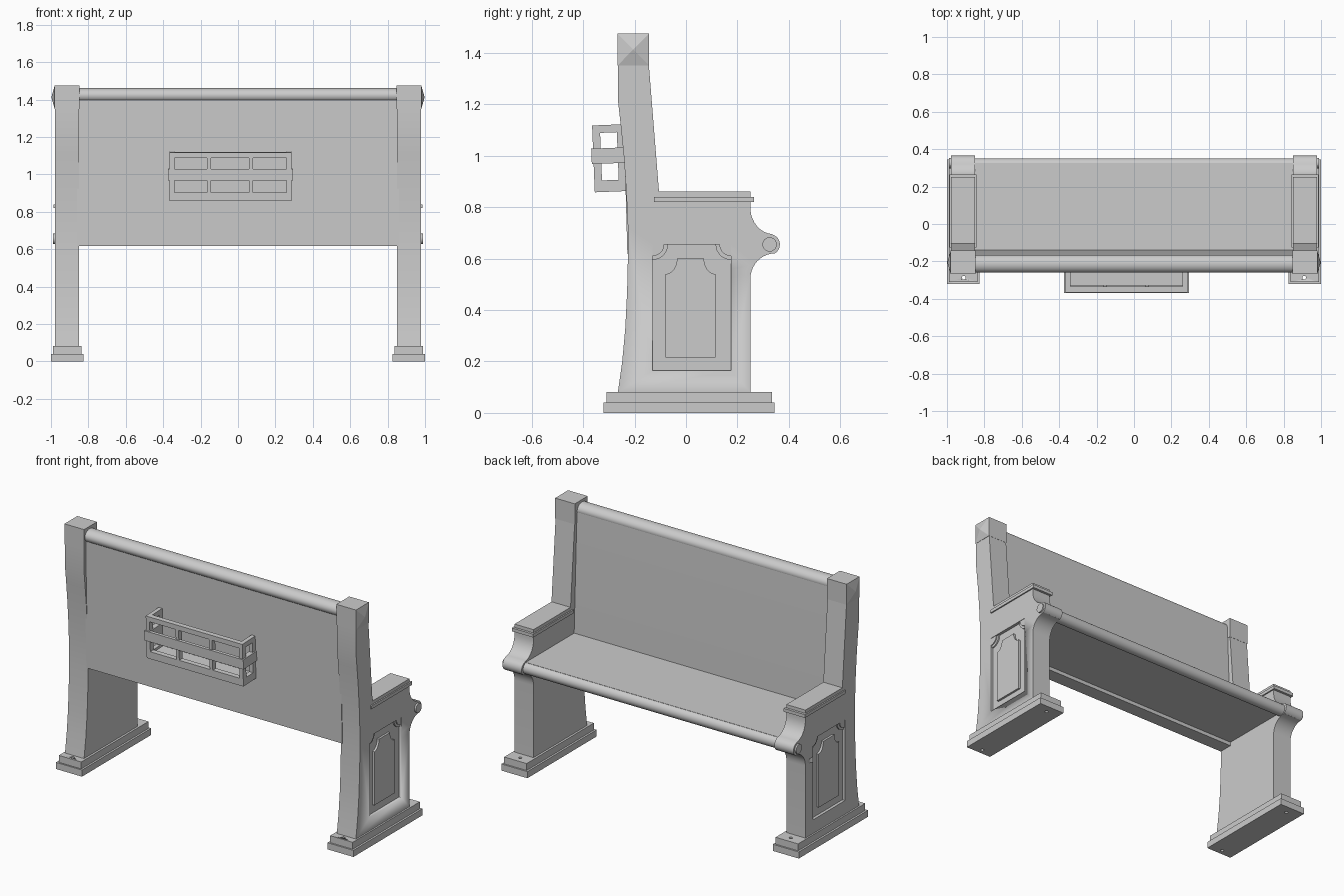
import bpy, bmesh, math
from mathutils import Matrix, Vector

cube = bpy.data.objects.get("Cube")
if cube:
    bpy.data.objects.remove(cube, do_unlink=True)

grey = bpy.data.materials.new("plain_grey")
grey.use_nodes = True
colour = (0.6, 0.6, 0.6, 1)
grey.diffuse_color = colour
grey.node_tree.nodes["Principled BSDF"].inputs["Base Color"].default_value = colour


def finish(name, bm):
    bmesh.ops.recalc_face_normals(bm, faces=bm.faces)
    mesh = bpy.data.meshes.new(name)
    bm.to_mesh(mesh)
    bm.free()
    mesh.materials.append(grey)
    mesh.shade_smooth()
    mesh.set_sharp_from_angle(angle=math.radians(30))
    ob = bpy.data.objects.new(name, mesh)
    bpy.context.collection.objects.link(ob)
    return ob


def prism(name, outline, x0, x1):
    """Extrude a (y, z) outline along x."""
    bm = bmesh.new()
    face = bm.faces.new([bm.verts.new((x0, y, z)) for y, z in outline])
    out = bmesh.ops.extrude_face_region(bm, geom=[face])
    moved = [v for v in out["geom"] if isinstance(v, bmesh.types.BMVert)]
    bmesh.ops.translate(bm, verts=moved, vec=(x1 - x0, 0, 0))
    return finish(name, bm)


def box(name, x0, x1, y0, y1, z0, z1):
    return prism(name, [(y0, z0), (y1, z0), (y1, z1), (y0, z1)], x0, x1)


def arc(cy, cz, ry, rz, a0, a1, n=10):
    angles = [math.radians(a0 + (a1 - a0) * i / n) for i in range(n + 1)]
    return [(cy + ry * math.cos(a), cz + rz * math.sin(a)) for a in angles]


def cut(ob, cutter):
    mod = ob.modifiers.new("cut", "BOOLEAN")
    mod.operation = "DIFFERENCE"
    mod.solver = "EXACT"
    mod.object = cutter
    bpy.context.view_layer.objects.active = ob
    bpy.ops.object.modifier_apply(modifier=mod.name)
    bpy.data.objects.remove(cutter, do_unlink=True)


# Bench end outline: curved back edge, post, arm and front scroll
end_outline = (
    [(0.25, 0.08), (-0.265, 0.08), (-0.248, 0.2), (-0.236, 0.33), (-0.229, 0.47),
     (-0.226, 0.6), (-0.226, 0.72), (-0.232, 0.86), (-0.242, 1.0), (-0.253, 1.11),
     (-0.265, 1.22), (-0.265, 1.36), (-0.145, 1.36), (-0.105, 0.86), (0.25, 0.86)]
    + arc(0.34, 0.80, 0.09, 0.105, 180, 265)
    + arc(0.325, 0.655, 0.04, 0.04, 75, -60, 14)
    + arc(0.345, 0.52, 0.095, 0.10, 90, 180)
)

# Raised panel outline with scooped upper corners
panel_outline = (
    [(-0.08, 0.215), (0.115, 0.215), (0.115, 0.54)]
    + arc(0.115, 0.60, 0.045, 0.06, 270, 180, 8)
    + arc(-0.08, 0.60, 0.045, 0.06, 0, -90, 8)
    + [(-0.08, 0.54)]
)
panel_outline = list(dict.fromkeys((round(y, 4), round(z, 4)) for y, z in panel_outline))

for side, s in (("left", 1), ("right", -1)):
    # Bench end with a sunk rectangle on its outer face
    end = prism(side + "_end", end_outline, s * 0.85, s * 0.978)
    cut(end, box("cutter", s * 0.96, s * 1.1, -0.13, 0.175, 0.165, 0.655))
    prism(side + "_raised_panel", panel_outline, s * 0.955, s * 0.973)
    for label, cy, a0 in (("back", -0.13, 270), ("front", 0.175, 180)):
        for step, r, depth in (("outer", 0.06, 0.968), ("inner", 0.045, 0.975)):
            prism(f"{side}_{label}_{step}_corner",
                  [(cy, 0.655)] + arc(cy, 0.655, r, r, a0, a0 + 90, 8),
                  s * 0.955, s * depth)

    # Arm cap and scroll medallion
    box(side + "_arm_cap", s * 0.842, s * 0.986, -0.125, 0.265, 0.82, 0.84)
    prism(side + "_medallion", arc(0.325, 0.655, 0.028, 0.028, 0, 345, 23),
          s * 0.97, s * 0.988)

    # Post cap with a shallow pyramid on its outer face
    cap = box(side + "_post_cap", s * 0.848, s * 0.98, -0.267, -0.143, 1.35, 1.475)
    bm = bmesh.new()
    bm.from_mesh(cap.data)
    outer = max(bm.faces, key=lambda f: f.calc_center_median().x * s)
    tip = bmesh.ops.poke(bm, faces=[outer])["verts"][0]
    tip.co.x = s * 0.998
    bm.to_mesh(cap.data)
    bm.free()
    cap.data.set_sharp_from_angle(angle=math.radians(10))

    # Stepped foot with bolt holes
    for name, x0, x1, y0, y1, z0, z1 in (
            ("_foot_lower", 0.825, 1.0, -0.32, 0.345, 0, 0.04),
            ("_foot_upper", 0.837, 0.988, -0.31, 0.335, 0.04, 0.082)):
        foot = box(side + name, s * x0, s * x1, y0, y1, z0, z1)
        for y in (-0.287, 0.293):
            bm = bmesh.new()
            bmesh.ops.create_cone(bm, cap_ends=True, segments=16, radius1=0.01,
                                  radius2=0.01, depth=0.4,
                                  matrix=Matrix.Translation((s * 0.91, y, 0.04)))
            cut(foot, finish("cutter", bm))

# Seat, front roll, back board and top rail
box("seat", -0.86, 0.86, -0.19, 0.325, 0.64, 0.69)
prism("seat_roll", arc(0.315, 0.654, 0.036, 0.036, 0, 345, 23), -0.86, 0.86)
prism("back_board", [(-0.228, 0.617), (-0.14, 0.617), (-0.14, 0.69),
                     (-0.167, 1.42), (-0.25, 1.42)], -0.86, 0.86)
prism("top_rail", arc(-0.213, 1.422, 0.047, 0.039, 0, 348.75, 31), -0.86, 0.86)

# Book rack on the rear of the back board
L, R, F, B = -0.365, 0.285, -0.36, -0.228
rack = [
    box("rack_floor", L, R, F, B, 0.86, 0.89),
    box("rack_bottom_rail", L, R, F, F + 0.03, 0.86, 0.905),
    box("rack_top_rail", L, R, F, F + 0.03, 1.09, 1.12),
    box("rack_strap", L - 0.008, R + 0.008, F - 0.007, F + 0.012, 0.97, 1.03),
]
for i, (x0, x1) in enumerate(((L, L + 0.025), (-0.165, -0.145),
                              (0.06, 0.08), (R - 0.025, R))):
    rack.append(box(f"rack_upright_{i + 1}", x0, x1, F, F + 0.03, 0.9, 1.095))
for side, x0, x1, out in (("right", L, L + 0.025, -0.008), ("left", R - 0.025, R, 0.008)):
    rack += [
        box(f"rack_{side}_top", x0, x1, F, B, 1.09, 1.12),
        box(f"rack_{side}_bottom", x0, x1, F, B, 0.86, 0.905),
        box(f"rack_{side}_rear", x0, x1, B - 0.037, B, 0.87, 1.11),
        box(f"rack_{side}_strap", x0 + min(out, 0), x1 + max(out, 0),
            F - 0.007, B, 0.97, 1.03),
    ]
pivot = Vector((0, -0.3, 0.99))
tilt = (Matrix.Translation(pivot) @ Matrix.Rotation(math.radians(2.3), 4, "X")
        @ Matrix.Translation(-pivot))
for ob in rack:
    ob.data.transform(tilt)
